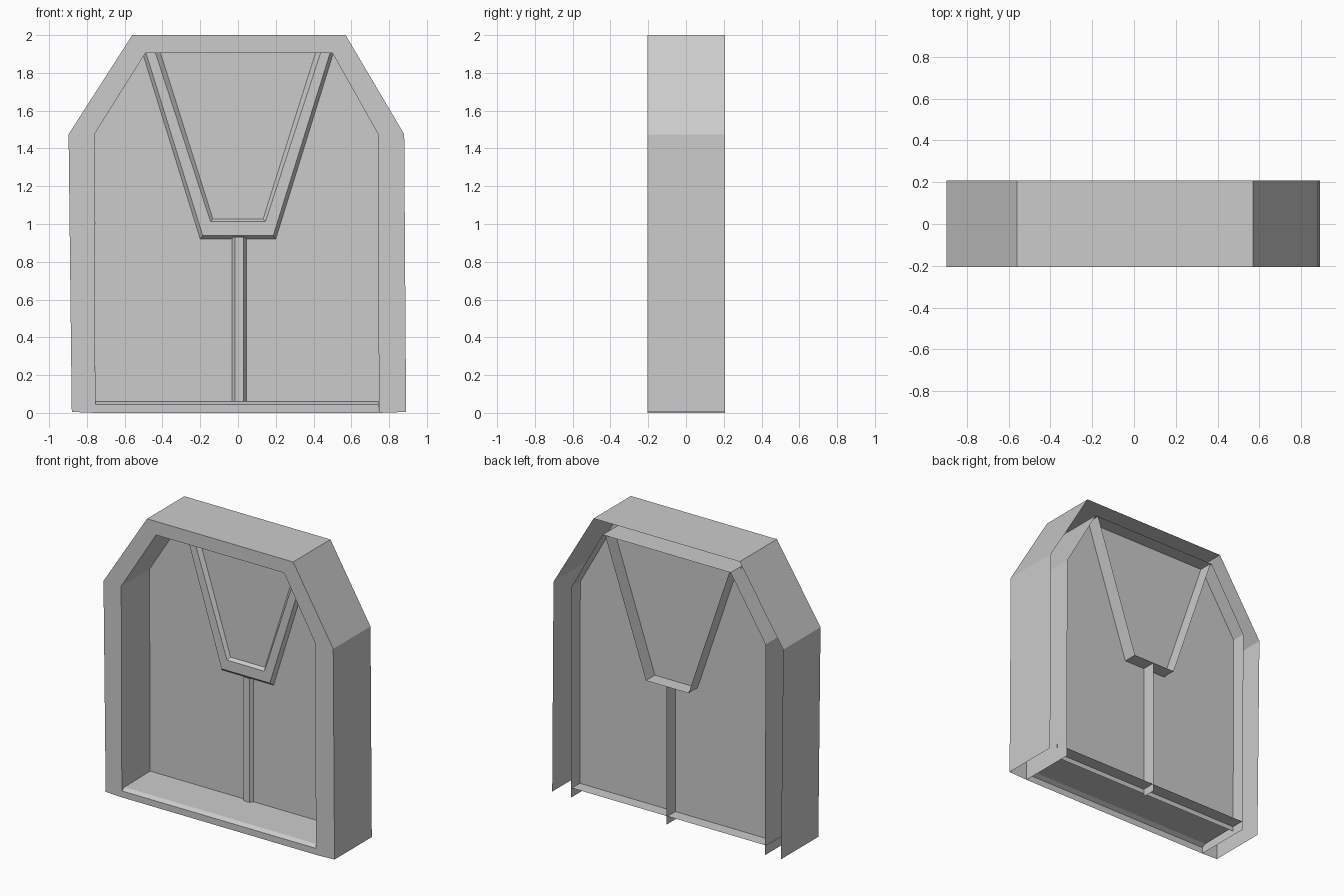
import bpy

cube = bpy.data.objects.get("Cube")
if cube:
    bpy.data.objects.remove(cube, do_unlink=True)

grey = bpy.data.materials.new("plain grey")
grey.use_nodes = True
colour = (0.6, 0.6, 0.6, 1)
grey.diffuse_color = colour
grey.node_tree.nodes["Principled BSDF"].inputs["Base Color"].default_value = colour

FRONT, BACK = -0.205, 0.207
PANEL, BAR = 0.108, 0.085


def add_mesh(name, verts, faces):
    mesh = bpy.data.meshes.new(name)
    mesh.from_pydata(verts, [], faces)
    mesh.materials.append(grey)
    obj = bpy.data.objects.new(name, mesh)
    bpy.context.collection.objects.link(obj)
    return obj


def loft(name, rows):
    """Sheet of quads joining rows; each row is (y, [(x, z), ...])."""
    n = len(rows[0][1])
    verts = [(x, y, z) for y, row in rows for x, z in row]
    faces = [(r * n + i, (r + 1) * n + i, (r + 1) * n + i + 1, r * n + i + 1)
             for r in range(len(rows) - 1) for i in range(n - 1)]
    return add_mesh(name, verts, faces)


def vee(top, bottom, z):
    """Open V outline with a flat foot, from the left top to the right top."""
    return [(top, 1.905), (bottom, z), (-bottom, z), (-top, 1.905)]


def level(z):
    return [(0.745, z), (-0.757, z)]


def upright(x, z0=0.05, z1=0.93):
    return [(x, z1), (x, z0)]


# Outer casing: outside walls, front border and inner reveal in one sheet
outer = [(-0.88, 0.005), (-0.897, 1.475), (-0.56, 2), (0.57, 2), (0.88, 1.475), (0.89, 0.005)]
inner = [(-0.755, 0), (-0.76, 1.475), (-0.49, 1.905), (0.5, 1.905), (0.742, 1.475), (0.746, 0)]
loft("casing", [(BACK, outer), (FRONT, outer), (FRONT, inner), (BACK, inner)])

# Recessed pane, dropping a little below the sill
pane = [(x, PANEL, max(z, 0.03)) for x, z in inner]
add_mesh("pane", pane, [tuple(reversed(range(len(pane))))])

# Sill with a bevelled front lip
loft("sill", [(FRONT, level(0)), (FRONT, level(0.045)),
              (FRONT + 0.03, level(0.06)), (BACK - 0.01, level(0.065))])

# Chamfered glazing bars on the front of the pane
loft("vee_bar", [(PANEL, vee(0.505, 0.2, 0.92)), (BAR, vee(0.487, 0.187, 0.94)),
                 (BAR, vee(0.437, 0.145, 1.012)), (PANEL, vee(0.41, 0.133, 1.027))])
loft("centre_bar", [(PANEL, upright(0.045)), (BAR, upright(0.03)),
                    (BAR, upright(-0.017)), (PANEL, upright(-0.033))])

# Thin webs behind the bars
loft("vee_web", [(BACK, vee(0.48, 0.165, 0.975)), (PANEL, vee(0.48, 0.165, 0.975))])
loft("centre_web", [(BACK, upright(0.006, 0.01, 0.975)), (PANEL, upright(0.006, 0.01, 0.975))])
